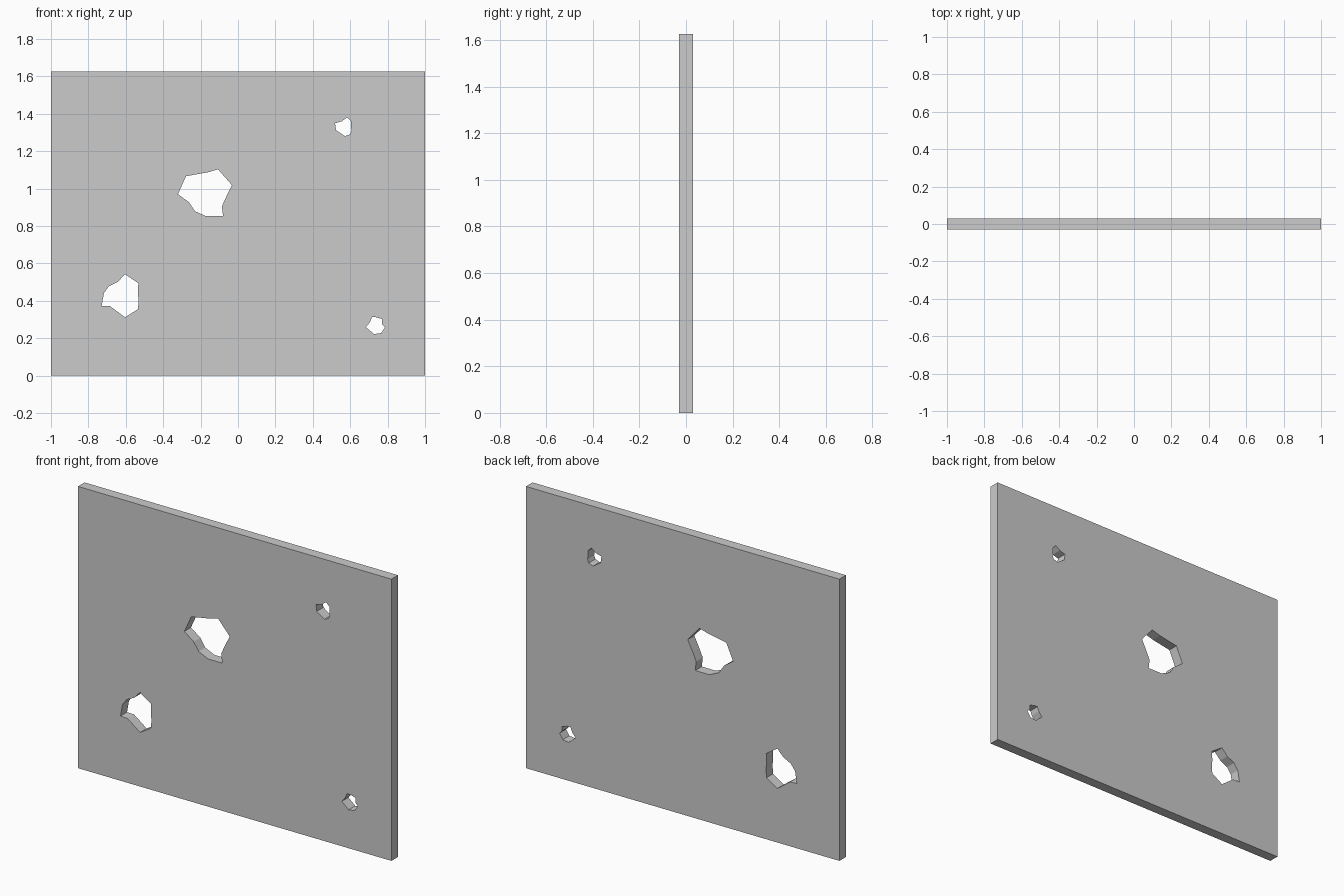
import bpy, bmesh, math
from mathutils import Matrix

if "Cube" in bpy.data.objects:
    bpy.data.objects.remove(bpy.data.objects["Cube"])

WIDTH, HEIGHT, THICK = 2.0, 1.625, 0.06

# Ragged hole outlines as (x, z) points
large_hole = [(-.278, 1.066), (-.16, 1.087), (-.107, 1.103), (-.032, 1.018), (-.064, .954),
              (-.086, .905), (-.08, .852), (-.171, .852), (-.23, .879), (-.262, .927), (-.321, .97)]
medium_hole = [(-.604, .542), (-.533, .494), (-.535, .435), (-.531, .403), (-.535, .355),
               (-.604, .312), (-.684, .371), (-.729, .373), (-.717, .441), (-.69, .478), (-.642, .502)]
upper_small_hole = [(.519, 1.349), (.556, 1.36), (.583, 1.381), (.604, 1.36), (.604, 1.333),
                    (.607, 1.31), (.599, 1.29), (.572, 1.28), (.524, 1.312)]
lower_small_hole = [(.716, .312), (.738, .312), (.77, .302), (.77, .275), (.786, .259),
                    (.765, .227), (.727, .222), (.684, .259), (.706, .286)]
border = [(-WIDTH / 2, 0), (WIDTH / 2, 0), (WIDTH / 2, HEIGHT), (-WIDTH / 2, HEIGHT)]

# Filled 2D profile: inner loops become holes
profile = bpy.data.curves.new("panel_profile", 'CURVE')
profile.dimensions = '2D'
profile.fill_mode = 'BOTH'
profile.extrude = THICK / 2
for outline in (border, large_hole, medium_hole, upper_small_hole, lower_small_hole):
    spline = profile.splines.new('POLY')
    spline.points.add(len(outline) - 1)
    for point, (x, z) in zip(spline.points, outline):
        point.co = (x, z, 0, 1)
    spline.use_cyclic_u = True

# Turn the profile into a clean upright mesh
helper = bpy.data.objects.new("panel_profile", profile)
mesh = bpy.data.meshes.new_from_object(helper)
bpy.data.objects.remove(helper)
bm = bmesh.new()
bm.from_mesh(mesh)
bmesh.ops.remove_doubles(bm, verts=bm.verts, dist=1e-5)
bmesh.ops.transform(bm, matrix=Matrix.Rotation(math.pi / 2, 4, 'X'), verts=bm.verts)
bmesh.ops.recalc_face_normals(bm, faces=bm.faces)
for face in bm.faces:
    face.smooth = False
bm.to_mesh(mesh)
bm.free()

panel = bpy.data.objects.new("holed_panel", mesh)
bpy.context.collection.objects.link(panel)
